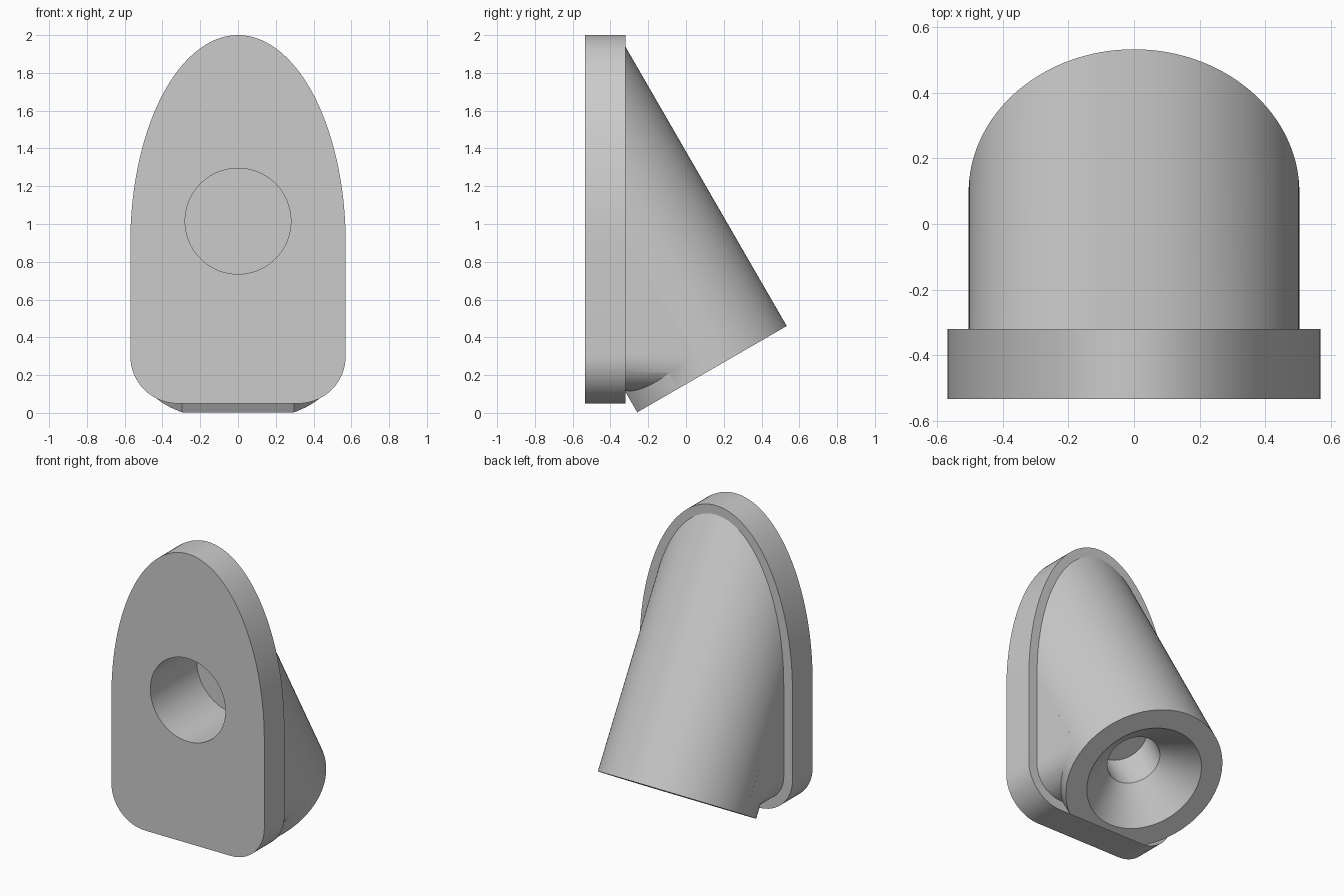
import bpy, bmesh
from math import sin, cos, pi, radians
from mathutils import Matrix

if "Cube" in bpy.data.objects:
    bpy.data.objects.remove(bpy.data.objects["Cube"])

grey = bpy.data.materials.new("plain grey")
grey.use_nodes = True
grey.diffuse_color = (0.6, 0.6, 0.6, 1)
grey.node_tree.nodes["Principled BSDF"].inputs["Base Color"].default_value = (0.6, 0.6, 0.6, 1)

# Upright frame: profile in x, z with depth along -y. Tilted frame: end face of the barrel.
UPRIGHT = Matrix.Rotation(pi / 2, 4, 'X')
TILTED = Matrix.Translation((0, 0.096, 0.2075)) @ Matrix.Rotation(radians(30), 4, 'X')
R = 0.505


def finish(name, bm, frame):
    bmesh.ops.remove_doubles(bm, verts=bm.verts, dist=1e-5)
    bmesh.ops.recalc_face_normals(bm, faces=bm.faces)
    bm.transform(frame)
    mesh = bpy.data.meshes.new(name)
    bm.to_mesh(mesh)
    bm.free()
    mesh.materials.append(grey)
    obj = bpy.data.objects.new(name, mesh)
    bpy.context.collection.objects.link(obj)
    return obj


def prism(name, points, frame, low, high):
    bm = bmesh.new()
    face = bm.faces.new([bm.verts.new((x, y, low)) for x, y in points])
    new = bmesh.ops.extrude_face_region(bm, geom=[face])["geom"]
    verts = [v for v in new if isinstance(v, bmesh.types.BMVert)]
    bmesh.ops.translate(bm, verts=verts, vec=(0, 0, high - low))
    return finish(name, bm, frame)


def lathe(name, profile, frame):
    bm = bmesh.new()
    verts = [bm.verts.new((r, 0, z)) for r, z in profile]
    edges = [bm.edges.new(pair) for pair in zip(verts, verts[1:])]
    bmesh.ops.spin(bm, geom=verts + edges, cent=(0, 0, 0), axis=(0, 0, 1),
                   angle=2 * pi, steps=96)
    return finish(name, bm, frame)


def arc(cx, cy, rx, ry, start, end, steps):
    angles = [radians(start + (end - start) * i / steps) for i in range(steps + 1)]
    return [(cx + rx * cos(a), cy + ry * sin(a)) for a in angles]


def box(half, low, high):
    return [(-half, low), (half, low), (half, high), (-half, high)]


def rounded_base(half, bottom, radius):
    left = arc(radius - half, bottom + radius, radius, radius, 180, 270, 16)
    right = arc(half - radius, bottom + radius, radius, radius, 270, 360, 16)
    return left + right


def inset_outline():
    points = rounded_base(R, 0.115, 0.19) + [(R, 2.5), (-R, 2.5)]
    return prism("inset_outline", points, UPRIGHT, -1, 0.323)


def combine(obj, other, operation):
    mod = obj.modifiers.new(operation, 'BOOLEAN')
    mod.operation, mod.object, mod.solver = operation, other, 'EXACT'
    bpy.context.view_layer.update()
    mesh = bpy.data.meshes.new_from_object(
        obj.evaluated_get(bpy.context.evaluated_depsgraph_get()))
    obj.modifiers.clear()
    obj.data = mesh
    bpy.data.objects.remove(other)


# Face plate with rounded lower corners and an elliptical top
plate = prism("angled_mount",
              rounded_base(0.57, 0.05, 0.25) + arc(0, 0.9, 0.57, 1.1, 0, 180, 72),
              UPRIGHT, 0.32, 0.534)

# Tilted round barrel, flattened below, trimmed to the outline except at its end lip
barrel = prism("barrel", arc(0, 0, R, R, -54.1, 234.1, 115), TILTED, 0, 2.4)
envelope = inset_outline()
combine(envelope, prism("lip_slab", box(0.7, -0.8, 0.8), TILTED, -0.1, 0.127), 'UNION')
combine(barrel, envelope, 'INTERSECT')

# Straight-sided web between the barrel and the plate
web = prism("web", box(0.52, -0.7, -0.005), TILTED, 0.01, 2.4)
combine(web, inset_outline(), 'INTERSECT')
combine(barrel, web, 'UNION')
combine(plate, barrel, 'UNION')

# Blind round hole in the front, and a countersunk blind bore in the barrel end
combine(plate, lathe("front_hole", [(0, 0.04), (0.28, 0.04), (0.28, 0.7), (0, 0.7)],
                     Matrix.Translation((0, 0, 1.015)) @ UPRIGHT), 'DIFFERENCE')
combine(plate, lathe("countersunk_bore", [(0, -0.02), (0.39, -0.02), (0.17, 0.2),
                     (0.17, 0.45), (0, 0.45)], TILTED), 'DIFFERENCE')

# Fuse the hairline seam where the barrel runs into the web
bm = bmesh.new()
bm.from_mesh(plate.data)
bmesh.ops.remove_doubles(bm, verts=bm.verts, dist=0.0005)
bm.to_mesh(plate.data)
bm.free()

bpy.ops.object.select_all(action='DESELECT')
plate.select_set(True)
bpy.context.view_layer.objects.active = plate
bpy.ops.object.shade_smooth_by_angle(angle=radians(25))
